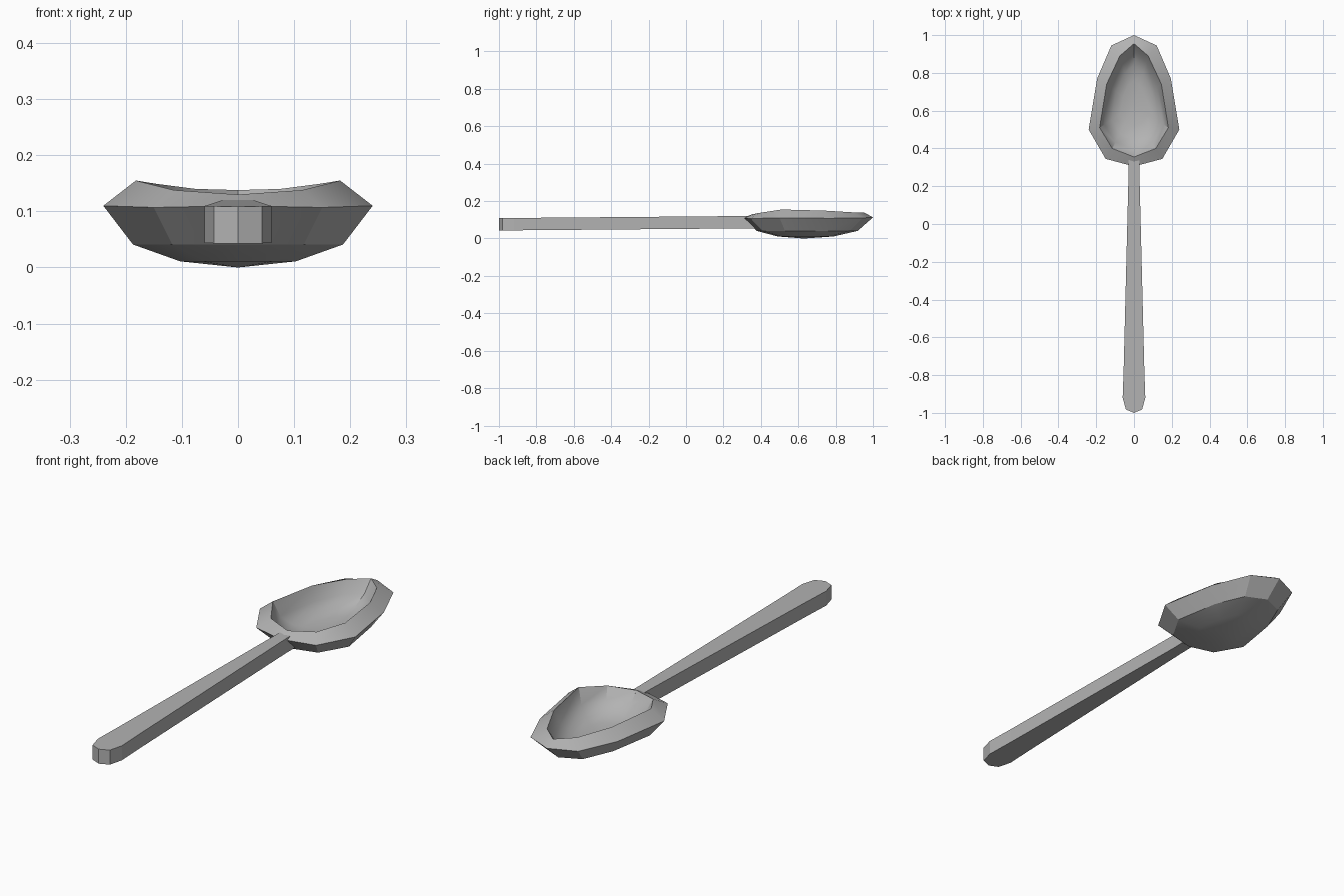
import bpy, bmesh

if "Cube" in bpy.data.objects:
    bpy.data.objects.remove(bpy.data.objects["Cube"])

metal = bpy.data.materials.new("spoon grey")
metal.diffuse_color = (0.45, 0.45, 0.45, 1)
metal.use_nodes = True
metal.node_tree.nodes["Principled BSDF"].inputs["Base Color"].default_value = metal.diffuse_color


def finish(name, bm):
    bmesh.ops.recalc_face_normals(bm, faces=bm.faces)
    me = bpy.data.meshes.new(name)
    bm.to_mesh(me)
    bm.free()
    me.materials.append(metal)
    ob = bpy.data.objects.new(name, me)
    bpy.context.collection.objects.link(ob)
    return ob


def mirrored(half):
    """Close a half outline (first and last points on x = 0)."""
    return half + [(-p[0],) + tuple(p[1:]) for p in half[-2:0:-1]]


def scaled(ring, s, z, cy=0.63):
    return [(x * s, cy + (y - cy) * s, z) for x, y, _ in ring]


# Bowl: lofted rings from the hollow floor, over the rim, to the underside
outer = mirrored([(0, 1.0, 0.113), (0.12, 0.945, 0.11), (0.195, 0.77, 0.108),
                  (0.24, 0.5, 0.11), (0.15, 0.345, 0.107), (0, 0.305, 0.11)])
inner = mirrored([(0, 0.955, 0.138), (0.075, 0.89, 0.14), (0.145, 0.74, 0.149),
                  (0.182, 0.51, 0.155), (0.115, 0.4, 0.138), (0, 0.355, 0.13)])
rings = [scaled(inner, 0.4, 0.04), scaled(inner, 0.65, 0.053),
         scaled(inner, 0.86, 0.088), inner, outer,
         scaled(outer, 0.78, 0.041), scaled(outer, 0.43, 0.011)]
bm = bmesh.new()
loops = [[bm.verts.new(p) for p in r] for r in rings]
n = len(outer)
for a, b in zip(loops, loops[1:]):
    for i in range(n):
        j = (i + 1) % n
        bm.faces.new((a[i], a[j], b[j], b[i]))
for loop, z in ((loops[0], 0.033), (loops[-1], 0.0)):
    c = bm.verts.new((0, 0.63, z))
    for i in range(n):
        bm.faces.new((loop[i], loop[(i + 1) % n], c))
bowl = finish("bowl", bm)
bpy.context.view_layer.objects.active = bowl
bowl.select_set(True)
bpy.ops.object.shade_smooth_by_angle(angle=0.5)

# Handle: tapered flat bar with a rounded end, rising slightly to the bowl
outline = mirrored([(0, -1.0), (0.043, -0.982), (0.06, -0.92), (0.055, -0.78),
                    (0.028, 0.3), (0.028, 0.365), (0, 0.365)])
bm = bmesh.new()
top, bottom = ([bm.verts.new((x, y, z + 0.0085 * (y + 1))) for x, y in outline]
               for z in (0.109, 0.043))
bm.faces.new(top)
bm.faces.new(bottom)
for i in range(len(outline)):
    j = (i + 1) % len(outline)
    bm.faces.new((top[i], top[j], bottom[j], bottom[i]))
finish("handle", bm)
